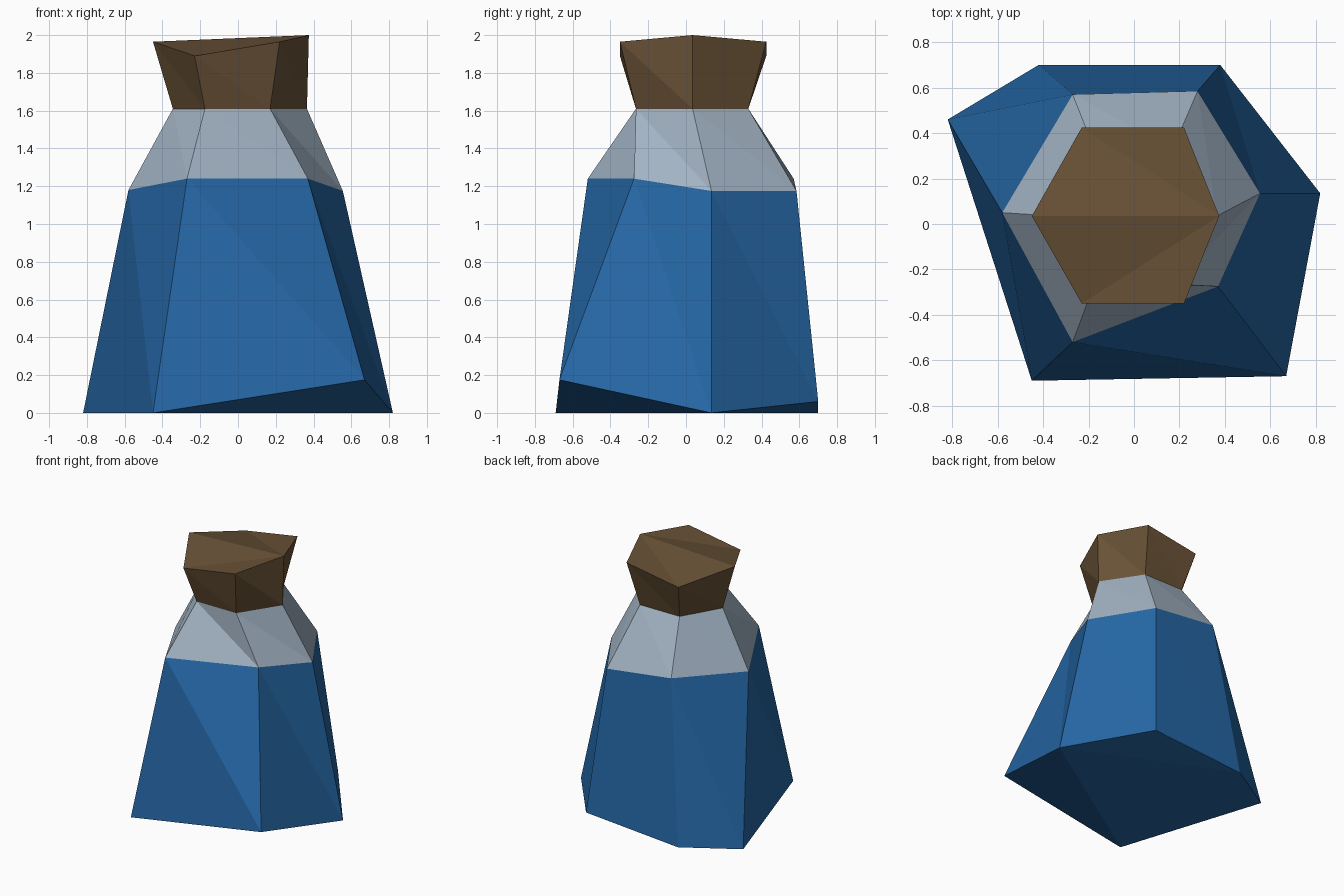
import bpy

if "Cube" in bpy.data.objects:
    bpy.data.objects.remove(bpy.data.objects["Cube"])

# Six-sided rings, counterclockwise: left, front left, front right, right, back right, back left
base = [(-.82, .46, 0), (-.45, -.69, 0), (.67, -.67, .175), (.82, .135, 0), (.38, .70, .06), (-.42, .70, 0)]
shoulder = [(-.58, .05, 1.18), (-.27, -.52, 1.24), (.37, -.275, 1.24), (.555, .135, 1.175), (.28, .585, 1.175), (-.27, .57, 1.24)]
neck = [(-.345, .035, 1.61), (-.175, -.265, 1.61), (.17, -.265, 1.61), (.365, .035, 1.61), (.17, .33, 1.61), (-.175, .33, 1.61)]
rim = [(-.45, .035, 1.965), (-.23, -.35, 1.89), (.22, -.35, 1.965), (.375, .035, 2), (.22, .425, 1.965), (-.23, .425, 1.89)]


def material(name, rgb):
    m = bpy.data.materials.new(name)
    m.diffuse_color = (*[(c / 255) ** 2.2 for c in rgb], 1)
    m.use_nodes = True
    m.node_tree.nodes["Principled BSDF"].inputs["Base Color"].default_value = m.diffuse_color
    return m


def band(name, low, high, mat, bottom=False, top=False):
    """Flat triangulated wall between two rings, with optional fan caps."""
    n = len(low)
    faces = []
    for i in range(n):
        j = (i + 1) % n
        faces += [(i, j, n + i), (j, n + j, n + i)]
    pivot = 3  # caps fan out from the right corner
    for k in range(1, n - 1):
        a, b = (pivot + k) % n, (pivot + k + 1) % n
        if bottom:
            faces.append((pivot, b, a))
        if top:
            faces.append((n + pivot, n + a, n + b))
    mesh = bpy.data.meshes.new(name)
    mesh.from_pydata(low + high, [], faces)
    mesh.materials.append(mat)
    ob = bpy.data.objects.new(name, mesh)
    bpy.context.collection.objects.link(ob)


# Liquid-filled body, glass neck and cork
band("bottle_body", base, shoulder, material("blue liquid", (41, 102, 163)), bottom=True)
band("bottle_neck", shoulder, neck, material("pale grey glass", (162, 179, 196)))
band("cork", neck, rim, material("brown cork", (104, 82, 57)), top=True)
